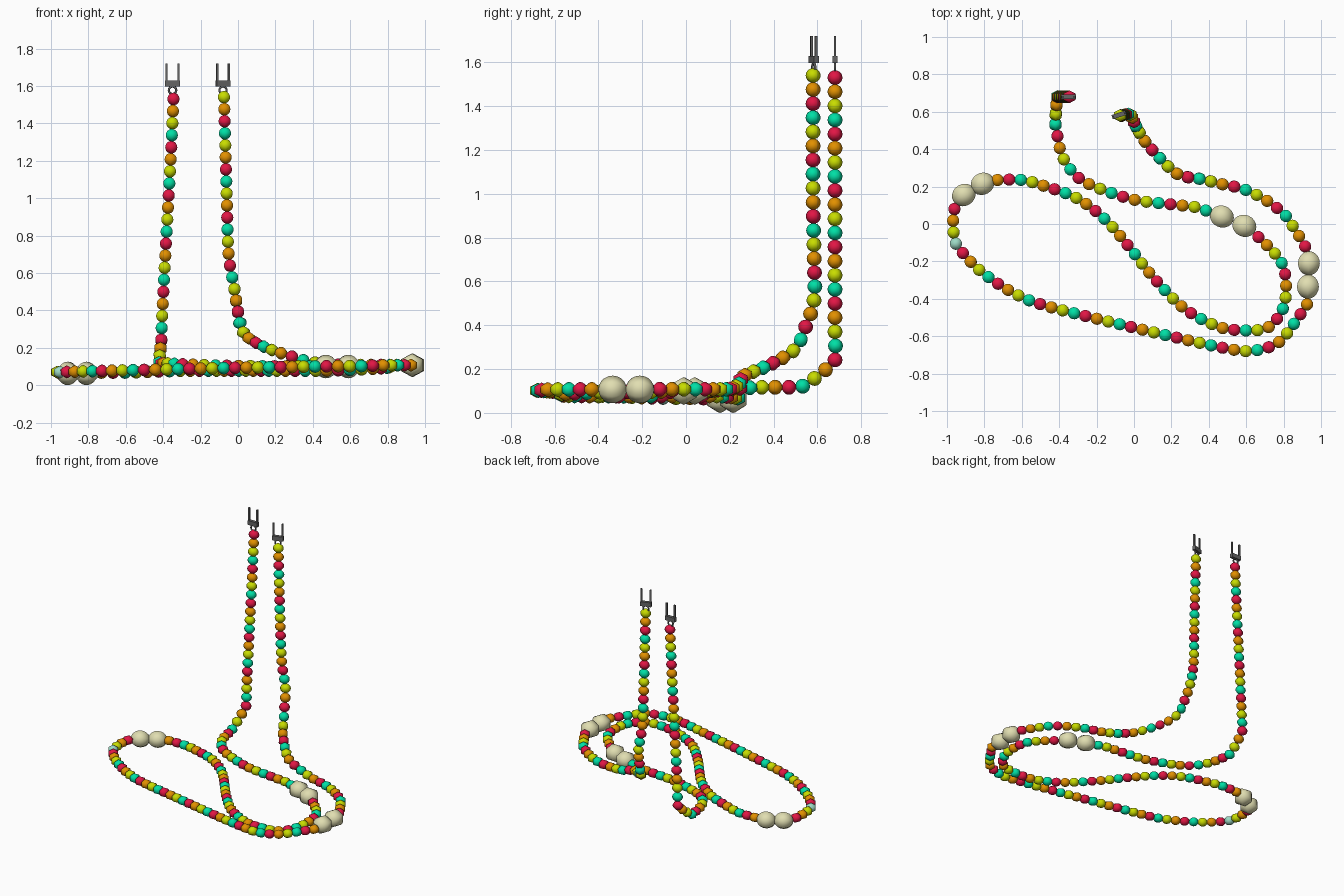
import bpy, bmesh, math
from mathutils import Vector, Matrix

if "Cube" in bpy.data.objects:
    bpy.data.objects.remove(bpy.data.objects["Cube"])

def mat(name, rgb):
    m = bpy.data.materials.new(name)
    m.diffuse_color = (*rgb, 1)
    m.use_nodes = True
    m.node_tree.nodes["Principled BSDF"].inputs["Base Color"].default_value = m.diffuse_color
    return m

RED = mat("red", (0.76, 0.008, 0.06))
ORANGE = mat("orange", (0.76, 0.28, 0.0))
LIME = mat("lime", (0.58, 0.72, 0.0))
TEAL = mat("teal", (0.0, 0.74, 0.38))
CREAM = mat("cream", (0.75, 0.73, 0.44))
AQUA = mat("pale aqua", (0.34, 0.70, 0.56))
GREY = mat("clasp grey", (0.13, 0.13, 0.13))
CYCLE = [RED, ORANGE, LIME, TEAL]
R, STEP = 0.034, 0.0645

def spline(pts, k=16):
    """Dense Catmull-Rom curve through the points."""
    p = [Vector(q) for q in pts]
    p = [2 * p[0] - p[1]] + p + [2 * p[-1] - p[-2]]
    out = []
    for i in range(1, len(p) - 2):
        a, b, c, d = p[i - 1:i + 3]
        for j in range(k):
            t = j / k
            out.append(0.5 * (2 * b + (c - a) * t + (2 * a - 5 * b + 4 * c - d) * t * t
                              + (3 * b - a - 3 * c + d) * t ** 3))
    return out + [p[-2]]

def add_bead(bm, pos, tangent, r, half, index, wide=1.1):
    """Six-sided bead whose axis follows the string."""
    z = tangent.normalized()
    x = Vector((0, 0, 1)).cross(z)
    x = x.normalized() if abs(z.z) < 0.9 else (Vector((1, 0, 0)) - z * z.x).normalized()
    rot = Matrix((x, z.cross(x), z)).transposed().to_4x4()
    m = Matrix.Translation(pos) @ rot @ Matrix.Diagonal((r * wide, r, half, 1))
    res = bmesh.ops.create_uvsphere(bm, u_segments=6, v_segments=10, radius=1, matrix=m)
    for f in {f for v in res["verts"] for f in v.link_faces}:
        f.material_index = index
        f.smooth = True

def finish(bm, name, mats):
    me = bpy.data.meshes.new(name)
    bm.to_mesh(me)
    bm.free()
    for m in mats:
        me.materials.append(m)
    ob = bpy.data.objects.new(name, me)
    bpy.context.collection.objects.link(ob)
    return ob

def string(name, pts, remainder, special=None):
    """Evenly spaced beads; the count leaves `remainder` in the four-colour cycle."""
    c = spline(pts)
    d = [0]
    for a, b in zip(c, c[1:]):
        d.append(d[-1] + (b - a).length)
    ideal = d[-1] / STEP + 1
    n = min((k for k in range(2, 150) if k % 4 == remainder), key=lambda k: abs(k - ideal))
    step = d[-1] / (n - 1)
    bm = bmesh.new()
    s = 0
    for i in range(n):
        t = min(i * step, d[-1])
        while s < len(d) - 2 and d[s + 1] < t:
            s += 1
        f = (t - d[s]) / (d[s + 1] - d[s])
        add_bead(bm, c[s].lerp(c[s + 1], f), c[s + 1] - c[s], R, R * 0.98,
                 4 if i == special else i % 4)
    finish(bm, name, CYCLE + [AQUA])

# Left hanging strand down to the first large pair
string("left_strand_beads", [
    (-.345, .68, 1.53), (-.36, .68, 1.21), (-.385, .68, .76), (-.405, .68, .38),
    (-.41, .68, .242), (-.415, .63, .192), (-.42, .535, .123), (-.41, .475, .117),
    (-.38, .355, .117), (-.30, .25, .112), (-.185, .19, .107), (0, .13, .102),
    (.2, .105, .1), (.33, .09, .1), (.385, .072, .1)], 0)
# Inner loop
string("inner_loop_beads", [
    (.665, -.07, .097), (.755, -.16, .097), (.805, -.25, .097), (.81, -.4, .095), (.77, -.5, .09),
    (.70, -.56, .087), (.57, -.568, .082), (.44, -.545, .078), (.26, -.445, .077),
    (.09, -.27, .077), (-.02, -.13, .077), (-.15, .02, .077), (-.3, .135, .077),
    (-.485, .205, .072), (-.605, .236, .068), (-.73, .235, .068)], 2)
# Outer loop, with one pale bead
string("outer_loop_beads", [
    (-.96, .08, .068), (-.967, .02, .07), (-.965, -.04, .07), (-.955, -.1, .07),
    (-.88, -.195, .072), (-.79, -.275, .075), (-.65, -.365, .078), (-.48, -.435, .082),
    (-.06, -.54, .092), (.26, -.615, .097), (.52, -.67, .102), (.645, -.677, .102),
    (.77, -.635, .106), (.85, -.54, .107), (.925, -.43, .107)], 2, special=3)
# Return run and right hanging strand
string("right_strand_beads", [
    (.915, -.12, .108), (.88, -.06, .108), (.845, -.005, .108), (.805, .05, .108),
    (.71, .125, .108), (.59, .185, .108),
    (.47, .213, .113), (.36, .24, .13), (.28, .252, .155), (.22, .275, .175), (.14, .35, .205),
    (.06, .44, .25), (.02, .505, .30), (0, .545, .39), (-.02, .585, .52),
    (-.05, .585, .7), (-.06, .58, 1.0), (-.075, .58, 1.54)], 3)

# Large cream bead pairs
for name, a, b in [("inner", (.47, .04, .1), (.59, -.01, .1)),
                   ("right", (.93, -.335, .107), (.935, -.21, .107)),
                   ("left", (-.81, .215, .063), (-.91, .155, .063))]:
    bm = bmesh.new()
    a, b = Vector(a), Vector(b)
    for p in (a, b):
        add_bead(bm, p, b - a, .063, .065, 0, 1.07)
    finish(bm, name + "_large_beads", [CREAM])

# Two-pronged clasps
def clasp(name, x, y, angle):
    base = Matrix.Translation((x, y, 0)) @ Matrix.Rotation(angle, 4, 'Z')
    bm = bmesh.new()
    def box(cx, cz, sx, sy, sz):
        bmesh.ops.create_cube(bm, size=1, matrix=base @ Matrix.Translation((cx, 0, cz))
                              @ Matrix.Diagonal((sx, sy, sz, 1)))
    box(0, 1.612, .078, .024, .032)
    for s in (-1, 1):
        box(s * .033, 1.671, .011, .011, .1)
    finish(bm, name, [GREY])
    bpy.ops.mesh.primitive_torus_add(major_segments=16, minor_segments=6, major_radius=.02,
                                     minor_radius=.006, location=(x, y, 1.577),
                                     rotation=(math.pi / 2, 0, angle))
    ring = bpy.context.object
    ring.name = name + "_ring"
    ring.data.materials.append(GREY)
    bpy.ops.object.shade_smooth()

clasp("left_clasp", -.35, .68, 0)
clasp("right_clasp", -.08, .583, math.radians(18))
